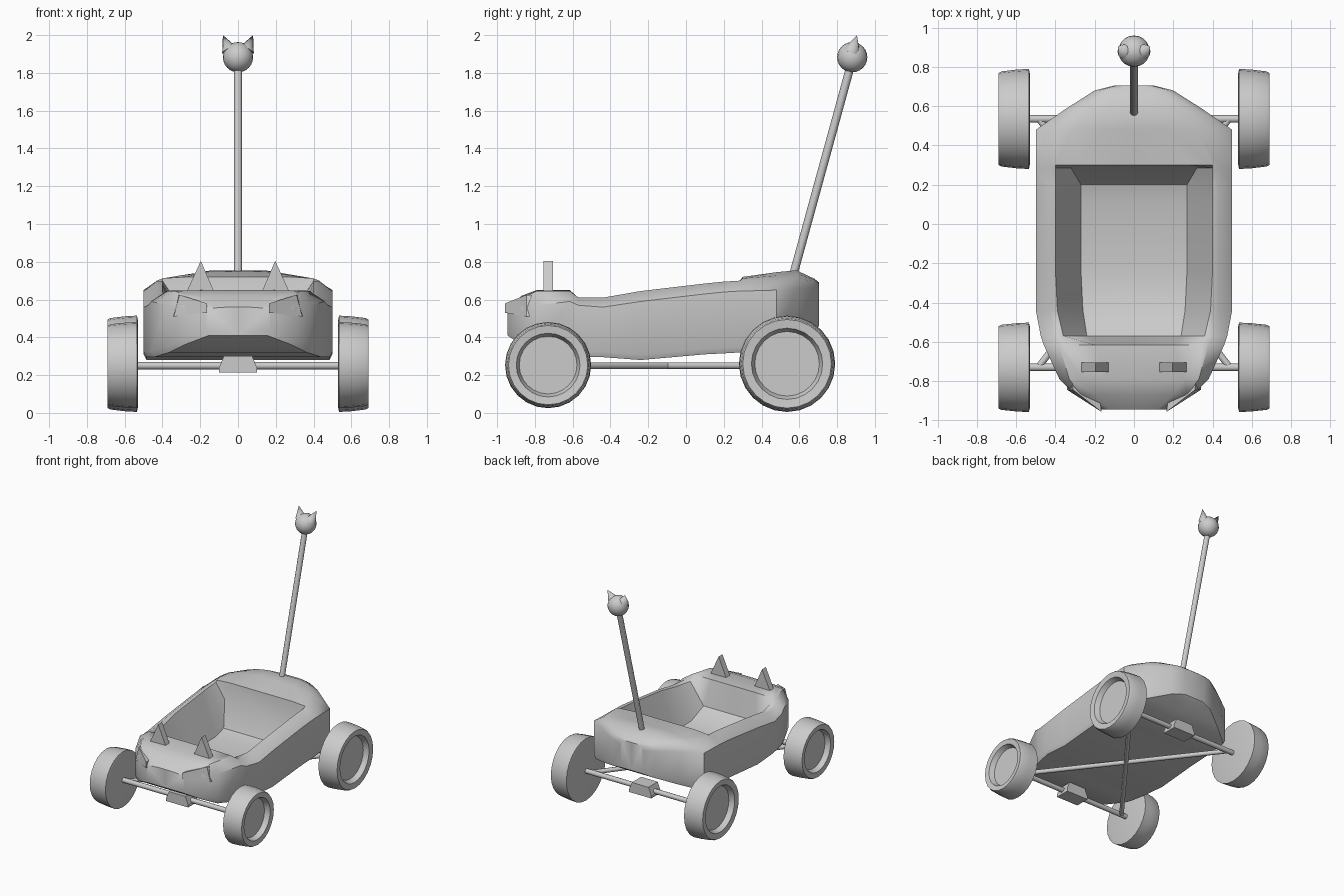
import bpy, bmesh, math
from mathutils import Vector

if "Cube" in bpy.data.objects:
    bpy.data.objects.remove(bpy.data.objects["Cube"])


def finish(bm, name, angle=35):
    bmesh.ops.remove_doubles(bm, verts=bm.verts, dist=0.0005)
    bmesh.ops.recalc_face_normals(bm, faces=bm.faces)
    me = bpy.data.meshes.new(name)
    bm.to_mesh(me)
    bm.free()
    ob = bpy.data.objects.new(name, me)
    bpy.context.collection.objects.link(ob)
    if angle:
        bpy.ops.object.select_all(action='DESELECT')
        bpy.context.view_layer.objects.active = ob
        ob.select_set(True)
        bpy.ops.object.shade_smooth_by_angle(angle=math.radians(angle))
    return ob


def rod(name, a, b, r1, r2=None, sides=10, angle=50):
    a, b = Vector(a), Vector(b)
    bm = bmesh.new()
    bmesh.ops.create_cone(bm, cap_ends=True, segments=sides, radius1=r1,
                          radius2=r1 if r2 is None else r2, depth=(b - a).length)
    rot = (b - a).to_track_quat('Z', 'Y').to_matrix()
    bmesh.ops.rotate(bm, verts=bm.verts, matrix=rot)
    bmesh.ops.translate(bm, verts=bm.verts, vec=(a + b) / 2)
    return finish(bm, name, angle)


def prism(name, outline, push):
    bm = bmesh.new()
    face = bm.faces.new([bm.verts.new(p) for p in outline])
    ext = bmesh.ops.extrude_face_region(bm, geom=[face], use_keep_orig=True)
    bmesh.ops.translate(bm, vec=push,
                        verts=[g for g in ext['geom'] if isinstance(g, bmesh.types.BMVert)])
    return finish(bm, name, 0)


# Body tub: y, half width, bottom z, shoulder z, rim half width, rim z,
# inner rim half width, floor half width, floor (or deck) z
stations = [
    (-.945, .17, .41, .52, .16, .55, .12, .06, .56),
    (-.87, .30, .36, .55, .27, .61, .20, .10, .62),
    (-.79, .38, .32, .57, .33, .645, .26, .14, .65),
    (-.615, .46, .295, .59, .38, .645, .35, .20, .65),
    (-.57, .475, .295, .57, .41, .61, .36, .24, .44),
    (-.44, .50, .295, .56, .43, .61, .39, .26, .36),
    (-.24, .50, .28, .59, .43, .645, .40, .27, .35),
    (.10, .50, .31, .63, .43, .685, .40, .27, .36),
    (.20, .50, .315, .64, .43, .695, .40, .27, .39),
    (.285, .50, .32, .645, .43, .70, .40, .32, .58),
    (.30, .50, .32, .645, .43, .70, .40, .28, .72),
    (.48, .50, .34, .65, .42, .70, .31, .16, .745),
    (.585, .35, .39, .66, .31, .715, .23, .14, .755),
    (.68, .20, .44, .66, .18, .695, .14, .08, .71),
    (.705, .10, .46, .65, .09, .685, .07, .04, .69),
]
bm = bmesh.new()
rings = []
for y, w, zb, zs, wt, zt, wi, wf, zf in stations:
    zi = zt + .6 * max(0, zf - zt)
    half = [(w - .015, zb), (w, zb + .03), (w, zs), (wt, zt), (wi, zi), (wf, zf)]
    loop = [(0, zb)] + half + [(0, zf)] + [(-x, z) for x, z in reversed(half)]
    rings.append([bm.verts.new((x, y, z)) for x, z in loop])
n = len(rings[0])
for a, b in zip(rings, rings[1:]):
    for i in range(n):
        bm.faces.new((a[i], a[(i + 1) % n], b[(i + 1) % n], b[i]))
bm.faces.new(rings[0])
bm.faces.new(rings[-1])
finish(bm, "body_tub", 42)


# Wheels: lathed tyre with a recessed hub on the outer side
def wheel(name, side, y, z, R):
    profile = [(0, .53), (.9 * R, .53), (R, .535), (.985 * R, .60), (.95 * R, .675),
               (.92 * R, .69), (.74 * R, .685), (.67 * R, .645), (0, .645)]
    bm = bmesh.new()
    vs = [bm.verts.new((side * x, 0, r)) for r, x in profile]
    es = [bm.edges.new(p) for p in zip(vs, vs[1:])]
    bmesh.ops.spin(bm, geom=vs + es, cent=(0, 0, 0), axis=(1, 0, 0),
                   angle=math.tau, steps=24, use_merge=True)
    bmesh.ops.translate(bm, verts=bm.verts, vec=(0, y, z))
    finish(bm, name, 32)


for label, y, z, R in (("front", -.73, .253, .228), ("rear", .535, .26, .255)):
    for side, tag in ((-1, "left"), (1, "right")):
        wheel(f"{label}_wheel_{tag}", side, y, z, R)
    # Axle and its gear block
    rod(label + "_axle", (-.56, y, .25), (.56, y, .25), .02)
    prism(label + "_axle_block",
          [(-.1, y - .06, .215), (.1, y - .06, .215), (.1, y - .06, .24),
           (.075, y - .06, .30), (-.075, y - .06, .30), (-.1, y - .06, .24)], (0, .12, 0))

for s, tag in ((-1, "left"), (1, "right")):
    # Diagonal chassis brace
    rod("brace_" + tag, (s * .48, .53, .25), (-s * .48, -.72, .25), .018)
    # Ear fin on the bonnet
    prism("ear_" + tag, [(s * .286, -.755, .61), (s * .117, -.755, .62),
                         (s * .197, -.755, .805)], (0, .05, 0))
    # Slanted eye plate on the nose
    prism("eye_" + tag, [(s * .165, -.957, .58), (s * .165, -.957, .53),
                         (s * .34, -.845, .51), (s * .31, -.845, .625)], (s * .01, .07, 0))
    # Ear of the antenna ball
    rod("ball_ear_" + tag, (s * .045, .88, 1.92), (s * .08, .905, 2.0), .042, 0, 10)

# Antenna and ball
rod("antenna", (0, .565, .72), (0, .875, 1.85), .022)
bm = bmesh.new()
bmesh.ops.create_uvsphere(bm, u_segments=20, v_segments=12, radius=.08)
bmesh.ops.translate(bm, verts=bm.verts, vec=(0, .88, 1.883))
finish(bm, "antenna_ball", 60)
